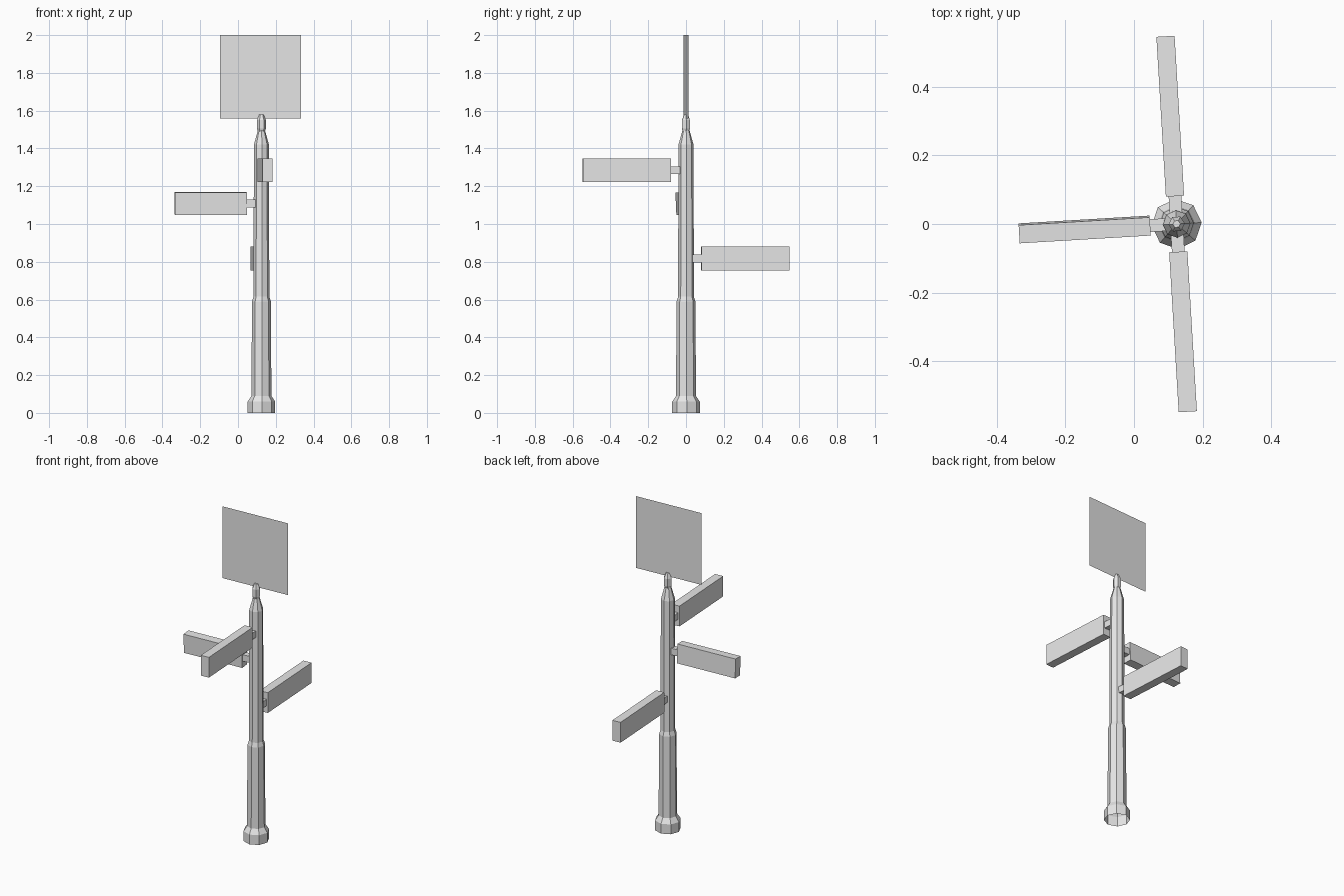
import bpy, bmesh
from math import radians, sin, cos, tau
from mathutils import Matrix, Vector

cube = bpy.data.objects.get("Cube")
if cube:
    bpy.data.objects.remove(cube, do_unlink=True)

POLE_X = 0.124
TURN = radians(3.4)

grey = bpy.data.materials.new("plain light grey")
grey.use_nodes = True
grey.diffuse_color = (0.8, 0.8, 0.8, 1)
grey.node_tree.nodes["Principled BSDF"].inputs["Base Color"].default_value = (0.8, 0.8, 0.8, 1)


def finish(name, bm, matrix):
    """Turn a bmesh into a flat-shaded object placed by the matrix."""
    mesh = bpy.data.meshes.new(name)
    bm.transform(matrix)
    bm.to_mesh(mesh)
    bm.free()
    mesh.materials.append(grey)
    obj = bpy.data.objects.new(name, mesh)
    bpy.context.collection.objects.link(obj)
    return obj


def lathe(name, profile, sides, close_bottom):
    """Stack rings of (radius, height) into a faceted post, capped on top."""
    bm = bmesh.new()
    rings = [[bm.verts.new((r * cos(tau * i / sides), r * sin(tau * i / sides), z))
              for i in range(sides)] for r, z in profile]
    for low, high in zip(rings, rings[1:]):
        for i in range(sides):
            j = (i + 1) % sides
            bm.faces.new((low[i], low[j], high[j], high[i]))
    bm.faces.new(rings[-1])
    if close_bottom:
        bm.faces.new(rings[0][::-1])
    return finish(name, bm, Matrix.Translation((POLE_X, 0, 0)) @ Matrix.Rotation(TURN, 4, 'Z'))


def arm_box(name, start, end, width, z_low, z_high, angle, roll=0):
    """Box running outward from the pole axis along the given heading."""
    bm = bmesh.new()
    bmesh.ops.create_cube(bm, size=1)
    bmesh.ops.scale(bm, vec=Vector((end - start, width, z_high - z_low)), verts=bm.verts)
    place = (Matrix.Translation((POLE_X, 0, (z_low + z_high) / 2))
             @ Matrix.Rotation(angle, 4, 'Z')
             @ Matrix.Translation(((start + end) / 2, 0, 0))
             @ Matrix.Rotation(roll, 4, 'X'))
    return finish(name, bm, place)


# Octagonal pole, open underneath
lathe("pole", [(0.073, 0), (0.073, 0.06), (0.053, 0.09), (0.05, 0.59), (0.042, 0.615),
               (0.040, 1.42), (0.019, 1.495)], 8, False)

# Finial on the pole top
lathe("finial", [(0.019, 1.49), (0.024, 1.505), (0.024, 1.55), (0.011, 1.58)], 6, True)

# Direction boards with their brackets: name, heading, start, end, low, high, roll
boards = [
    ("back", 90, 0.081, 0.547, 0.755, 0.88, 0),
    ("right", 180, 0.077, 0.459, 1.05, 1.167, -2.5),
    ("front", 270, 0.081, 0.547, 1.222, 1.347, 0),
]
for name, heading, start, end, low, high, roll in boards:
    angle = radians(heading) + TURN
    mid = (low + high) / 2
    arm_box(name + "_board", start, end, 0.053, low, high, angle, radians(roll))
    arm_box(name + "_bracket", 0.03, start + 0.003, 0.037, mid - 0.02, mid + 0.02, angle)

# Thin square sign on top
bm = bmesh.new()
half = 0.215
bm.faces.new([bm.verts.new(p) for p in
              ((-half, 0, 1.558), (half, 0, 1.558), (half, 0, 2), (-half, 0, 2))])
finish("top_sign", bm, Matrix.Translation((POLE_X - 0.005, 0, 0)) @ Matrix.Rotation(TURN, 4, 'Z'))
